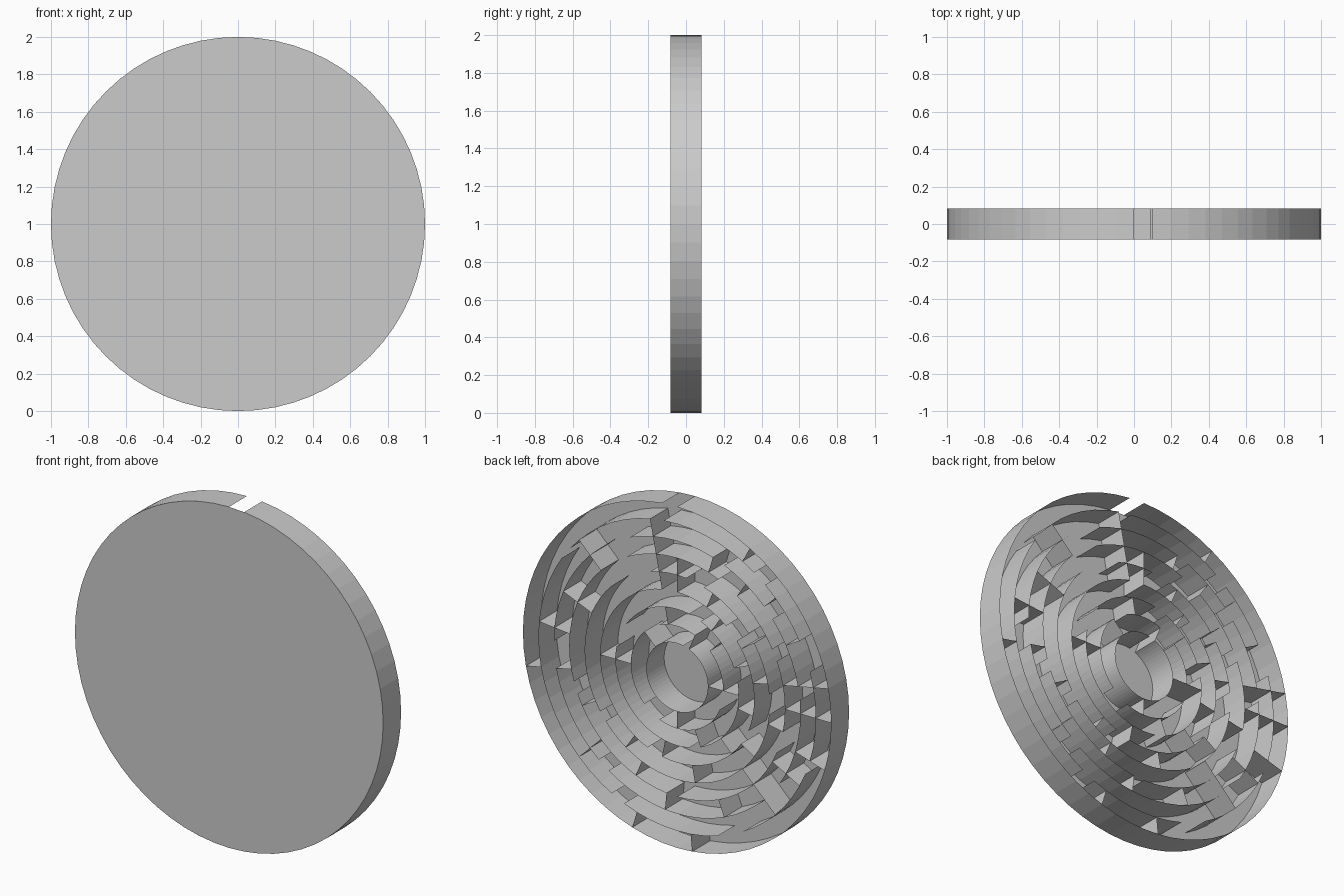
import bpy, bmesh, math

cube = bpy.data.objects.get("Cube")
if cube:
    bpy.data.objects.remove(cube)

STEPS = 64          # angular divisions of the maze
PITCH = 0.1         # distance between rings
FRONT, BACK = -0.083, 0.083

# Openings in every ring, as (first step, last step) clockwise from the top
GAPS = {
    10: [(0, 1)],
    9: [(1, 2), (9, 10), (27, 28), (35, 37), (44, 45), (51, 53), (57, 58)],
    8: [(4, 7), (16, 18), (25, 26), (40, 42), (49, 50), (55, 56), (60, 61)],
    7: [(5, 8), (19, 20), (31, 32), (44, 46), (52, 53), (58, 60)],
    6: [(3, 8), (22, 23), (38, 40), (47, 49), (54, 55), (61, 63)],
    5: [(0, 2), (28, 30), (42, 44), (55, 57)],
    4: [(10, 14), (34, 36), (50, 52), (60, 62)],
    3: [(4, 8), (24, 28), (44, 48), (56, 60)],
    2: [(60, 62)],
}

# Straight dividers grouped by (inner ring, outer ring): steps
SPOKES = {
    (9, 10): [18, 29, 33, 59],
    (8, 10): [45],
    (7, 10): [48, 50],
    (7, 9): [8, 15, 43],
    (6, 9): [40],
    (5, 9): [2],
    (6, 8): [12],
    (5, 7): [0],
    (8, 9): [24, 53, 56],
    (7, 8): [18, 24, 31, 36, 58, 61],
    (6, 7): [21, 28, 46, 55],
    (5, 6): [26, 34, 42, 50, 54, 60],
    (4, 5): [30, 40, 46, 52, 58],
    (3, 5): [16],
    (3, 4): [2, 36, 48, 56],
    (2, 3): [8, 32, 48, 60],
}


def polar(step, ring, y):
    a = math.tau * step / STEPS
    r = ring * PITCH
    return (r * math.sin(a), y, 1 + r * math.cos(a))


def make_object(name, build):
    bm = bmesh.new()
    build(bm)
    bmesh.ops.remove_doubles(bm, verts=bm.verts, dist=1e-5)
    mesh = bpy.data.meshes.new(name)
    bm.to_mesh(mesh)
    bm.free()
    obj = bpy.data.objects.new(name, mesh)
    bpy.context.collection.objects.link(obj)
    return obj


def wall(bm, start, end):
    """Upright panel between two (step, ring) points."""
    corners = [polar(*start, FRONT), polar(*end, FRONT),
               polar(*end, BACK), polar(*start, BACK)]
    bm.faces.new([bm.verts.new(c) for c in corners])


def floor(bm):
    bm.faces.new([bm.verts.new(polar(s, 10, FRONT)) for s in range(STEPS)])


def ring_wall(ring):
    def build(bm):
        for s in range(STEPS):
            if not any(a <= s < b for a, b in GAPS[ring]):
                wall(bm, (s, ring), (s + 1, ring))
    return build


def dividers(bm):
    for (inner, outer), steps in SPOKES.items():
        for s in steps:
            wall(bm, (s, inner), (s, outer))


# Closed front plate
make_object("front_plate", floor)

# Concentric walls, from the centre chamber to the rim
for ring in GAPS:
    name = {10: "outer_rim", 2: "centre_ring"}.get(ring, f"ring_wall_{ring}")
    make_object(name, ring_wall(ring))

# Radial dividers
make_object("radial_dividers", dividers)
